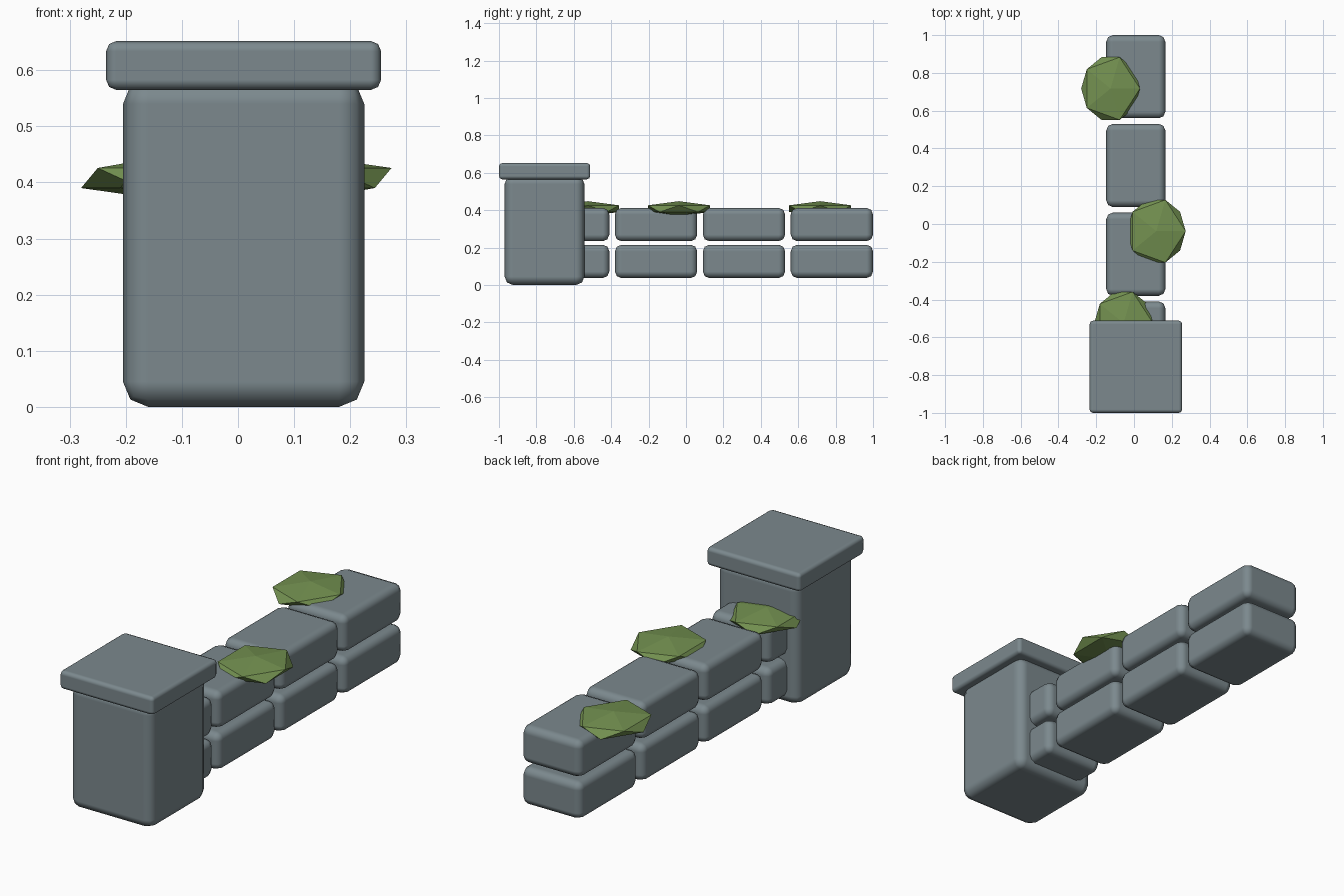
import bpy
import math

if "Cube" in bpy.data.objects:
    bpy.data.objects.remove(bpy.data.objects["Cube"])


def material(name, color):
    m = bpy.data.materials.new(name)
    m.diffuse_color = (*color, 1)
    m.use_nodes = True
    m.node_tree.nodes["Principled BSDF"].inputs["Base Color"].default_value = m.diffuse_color
    return m


stone = material("stone", (0.20, 0.25, 0.27))
moss = material("moss", (0.17, 0.28, 0.08))


def block(name, x, y, z, bevel):
    """Rounded stone block from (min, max) ranges."""
    ranges = (x, y, z)
    bpy.ops.mesh.primitive_cube_add(size=1, location=[(a + b) / 2 for a, b in ranges])
    ob = bpy.context.object
    ob.name = name
    ob.scale = [b - a for a, b in ranges]
    bpy.ops.object.transform_apply(location=False, rotation=False, scale=True)
    mod = ob.modifiers.new("bevel", 'BEVEL')
    mod.width = bevel
    mod.segments = 2
    mod.harden_normals = True
    bpy.ops.object.shade_smooth()
    ob.data.materials.append(stone)


# Pillar and its cap
block("pillar", (-0.205, 0.225), (-0.97, -0.543), (0, 0.585), 0.045)
block("pillar_cap", (-0.235, 0.255), (-1.0, -0.512), (0.565, 0.652), 0.018)

# Two courses of wall stones, the first pair running into the pillar
for row, z in enumerate(((0.037, 0.215), (0.234, 0.412))):
    for i in range(4):
        y = 1.0 - 0.47 * i
        block(f"wall_stone_{row}_{i}", (-0.147, 0.166), (y - 0.44, y), z, 0.035)

# Faceted moss clumps sunk into the wall top
for i, (x, y) in enumerate(((-0.124, 0.717), (0.118, -0.038), (-0.055, -0.525))):
    bpy.ops.mesh.primitive_ico_sphere_add(subdivisions=1, radius=1, location=(x, y, 0.408))
    ob = bpy.context.object
    ob.name = f"moss_clump_{i}"
    ob.scale = (0.174, 0.195, 0.04)
    bpy.ops.object.transform_apply(location=False, rotation=False, scale=True)
    ob.data.materials.append(moss)
